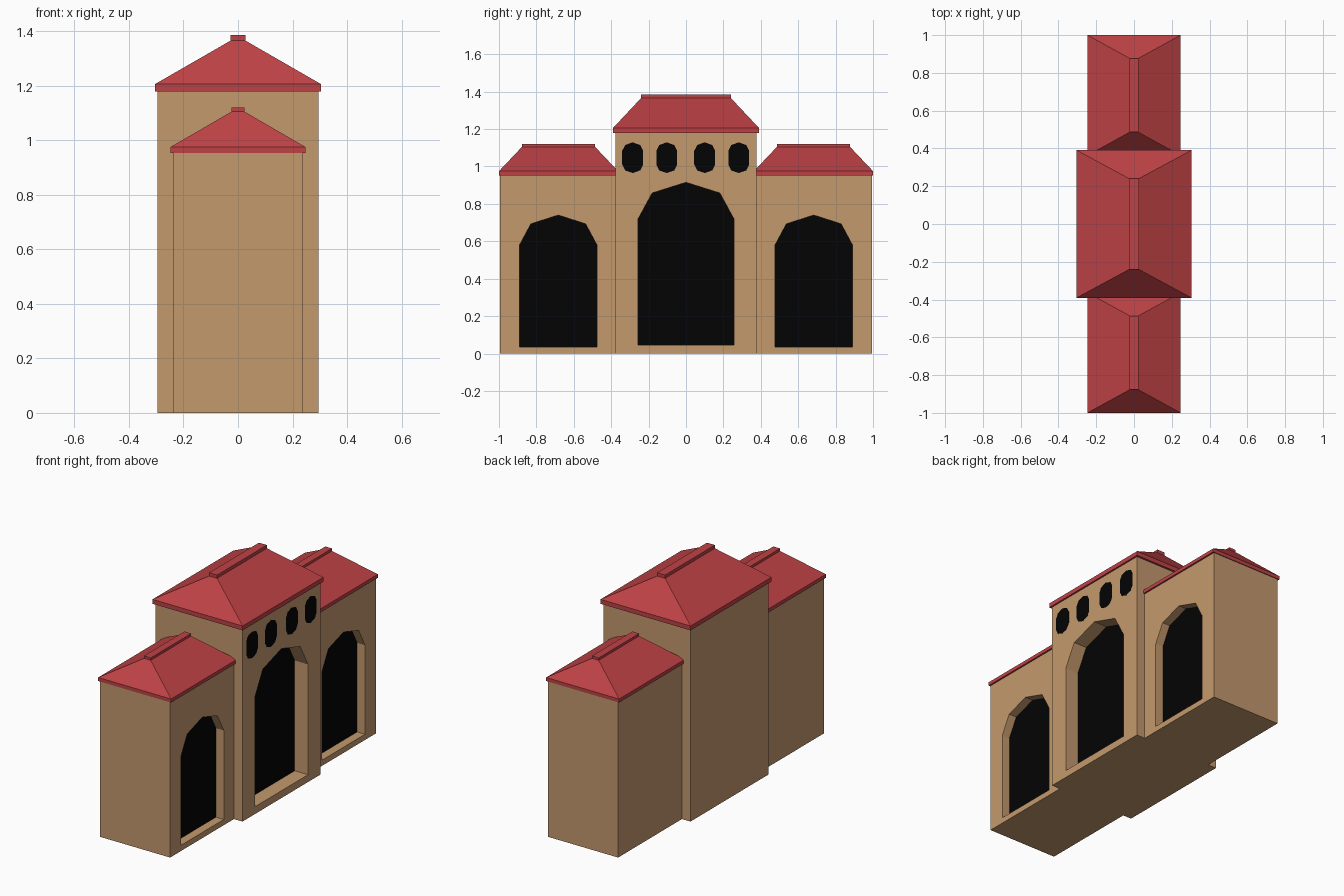
import bpy, bmesh, math

if "Cube" in bpy.data.objects:
    bpy.data.objects.remove(bpy.data.objects["Cube"])


def material(name, color):
    m = bpy.data.materials.new(name)
    m.diffuse_color = (*color, 1)
    m.use_nodes = True
    m.node_tree.nodes["Principled BSDF"].inputs["Base Color"].default_value = m.diffuse_color
    return m


WALL = material("tan_plaster", (0.55, 0.32, 0.155))
ROOF = material("red_tile", (0.52, 0.055, 0.06))
DARK = material("dark_opening", (0.001, 0.001, 0.001))


def finish(name, bm, mat):
    bmesh.ops.recalc_face_normals(bm, faces=bm.faces)
    mesh = bpy.data.meshes.new(name)
    bm.to_mesh(mesh)
    bm.free()
    mesh.materials.append(mat)
    ob = bpy.data.objects.new(name, mesh)
    bpy.context.collection.objects.link(ob)
    return ob


def loft(name, sections, mat):
    """Stack of rectangles (half_x, y0, y1, z), capped at both ends."""
    bm = bmesh.new()
    rings = [[bm.verts.new(p) for p in ((-hx, y0, z), (hx, y0, z), (hx, y1, z), (-hx, y1, z))]
             for hx, y0, y1, z in sections]
    for a, b in zip(rings, rings[1:]):
        for i in range(4):
            j = (i + 1) % 4
            bm.faces.new((a[i], a[j], b[j], b[i]))
    bm.faces.new(rings[0])
    bm.faces.new(rings[-1])
    return finish(name, bm, mat)


def prism(name, profile, x0, x1, mat):
    """Extrude a (y, z) profile along x."""
    bm = bmesh.new()
    face = bm.faces.new([bm.verts.new((x0, y, z)) for y, z in profile])
    out = bmesh.ops.extrude_face_region(bm, geom=[face])
    for v in out["geom"]:
        if isinstance(v, bmesh.types.BMVert):
            v.co.x = x1
    return finish(name, bm, mat)


def arch(cy, half, base, spring, rise):
    """Low-poly four-segment arch outline."""
    pts = [(cy - half, base), (cy + half, base)]
    for i in range(5):
        a = math.pi * i / 4
        pts.append((cy + half * math.cos(a), spring + rise * math.sin(a)))
    return pts


def pavilion(name, hx, y0, y1, top, opening, depth):
    # walls with a recessed arch on the +x side
    wall = loft(name + "_walls", [(hx, y0, y1, 0), (hx, y0, y1, top)], WALL)
    cutter = prism(name + "_cutter", opening, hx - depth, hx + 0.1, WALL)
    cutter.hide_render = True
    mod = wall.modifiers.new("arch", "BOOLEAN")
    mod.operation, mod.solver, mod.object = "DIFFERENCE", "EXACT", cutter
    bpy.context.view_layer.objects.active = wall
    bpy.ops.object.modifier_apply(modifier=mod.name)
    bpy.data.objects.remove(cutter)
    # dark panel at the back of the recess
    prism(name + "_doorway", opening, hx - depth - 0.002, hx - depth + 0.002, DARK)


def hip_roof(name, hx, y0, y1, z, eave, rise, cap, ridge_hx, inset):
    a, b = y0 + inset, y1 - inset
    loft(name + "_roof", [(hx, y0, y1, z), (hx, y0, y1, z + eave),
                          (ridge_hx, a, b, z + eave + rise),
                          (ridge_hx, a, b, z + eave + rise + cap)], ROOF)


# central tower
pavilion("centre", 0.295, -0.378, 0.378, 1.18, arch(0, 0.256, 0.045, 0.72, 0.195), 0.092)
hip_roof("centre", 0.305, -0.391, 0.391, 1.178, 0.027, 0.16, 0.02, 0.027, 0.15)

# matching side wings
for side, name in ((-1, "front_wing"), (1, "back_wing")):
    y0, y1 = sorted((side * 0.369, side * 0.995))
    pavilion(name, 0.237, y0, y1, 0.954, arch(side * 0.683, 0.207, 0.035, 0.58, 0.16), 0.055)
    y0, y1 = sorted((side * 0.363, side * 1.0))
    hip_roof(name, 0.247, y0, y1, 0.953, 0.022, 0.13, 0.015, 0.023, 0.123)

# row of oval windows under the tower eave
HALF = [(0, 0.082), (0.04, 0.068), (0.056, 0.037), (0.056, -0.037), (0.04, -0.068), (0, -0.082)]
RING = HALF + [(-y, z) for y, z in HALF[4:0:-1]]
for k, cy in enumerate((-0.285, -0.103, 0.1, 0.282)):
    prism(f"oval_window_{k + 1}", [(cy + y, 1.047 + z) for y, z in RING], 0.28, 0.2958, DARK)
